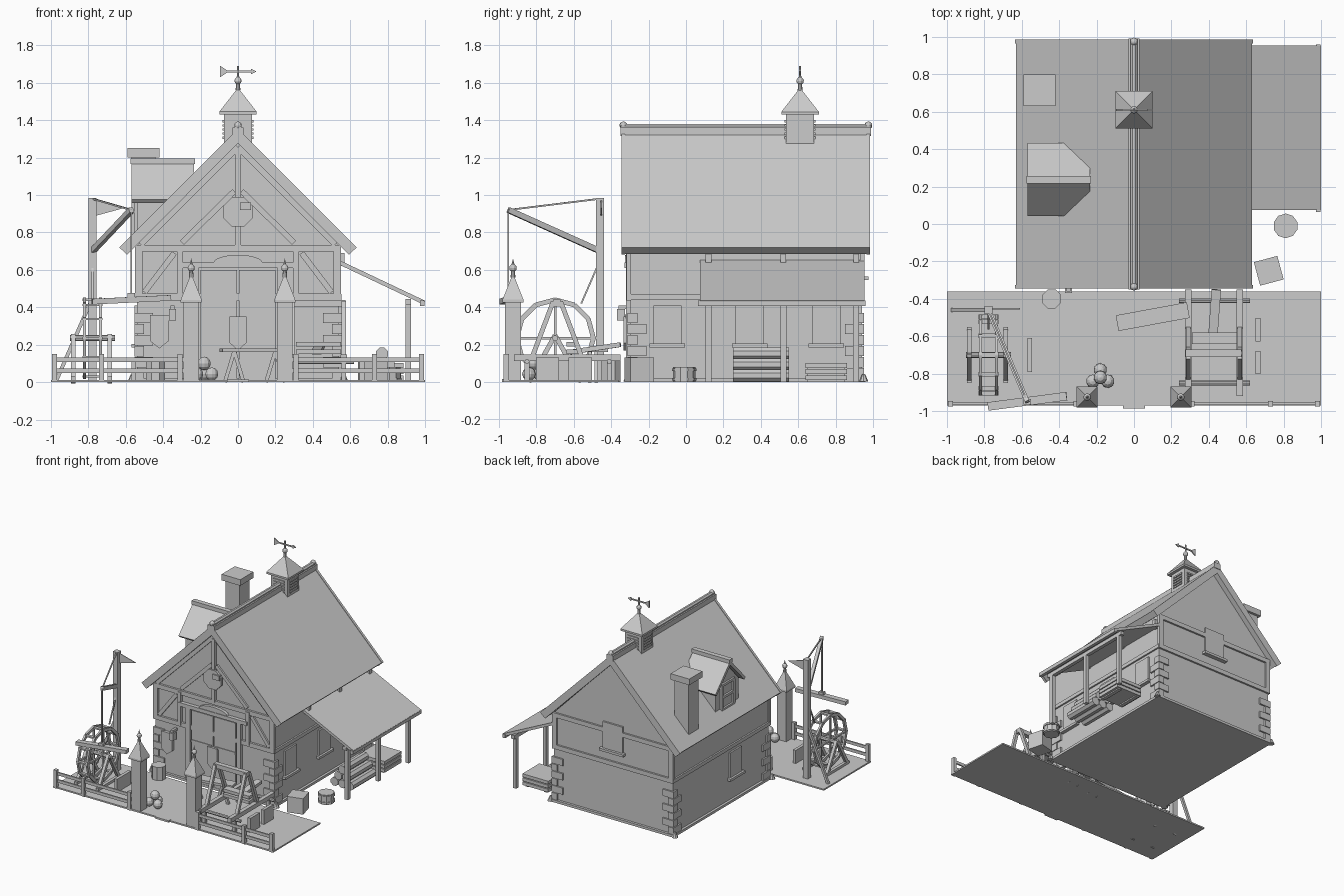
import bpy, bmesh, math
from mathutils import Vector, Matrix

if "Cube" in bpy.data.objects:
    bpy.data.objects.remove(bpy.data.objects["Cube"])

mat = bpy.data.materials.new("plain grey")
mat.diffuse_color = (0.6, 0.6, 0.6, 1)
mat.use_nodes = True
mat.node_tree.nodes["Principled BSDF"].inputs["Base Color"].default_value = mat.diffuse_color

def finish(name, bm):
    bmesh.ops.recalc_face_normals(bm, faces=bm.faces)
    me = bpy.data.meshes.new(name)
    bm.to_mesh(me)
    bm.free()
    me.materials.append(mat)
    ob = bpy.data.objects.new(name, me)
    bpy.context.collection.objects.link(ob)
    return ob

def box(name, x0, x1, y0, y1, z0, z1, turn=0):
    bm = bmesh.new()
    c = Vector(((x0 + x1) / 2, (y0 + y1) / 2, (z0 + z1) / 2))
    m = Matrix.Translation(c) @ Matrix.Rotation(math.radians(turn), 4, 'Z') @ Matrix.Diagonal((x1 - x0, y1 - y0, z1 - z0, 1))
    bmesh.ops.create_cube(bm, size=1, matrix=m)
    return finish(name, bm)

def beam(name, p, q, w, h=None):
    """Bar from p to q, w wide sideways and h deep."""
    p, q = Vector(p), Vector(q)
    d = (q - p).normalized()
    s = d.cross((0, 0, 1))
    s = s.normalized() if s.length > 1e-4 else Vector((1, 0, 0))
    rot = Matrix((s, s.cross(d), d)).transposed().to_4x4()
    bm = bmesh.new()
    bmesh.ops.create_cube(bm, size=1, matrix=Matrix.Translation((p + q) / 2) @ rot @ Matrix.Diagonal((w, h or w, (q - p).length, 1)))
    return finish(name, bm)

def prism(name, pts, axis, lo, hi):
    """Profile pushed along x (pts y,z) or y (pts x,z)."""
    bm = bmesh.new()
    put = (lambda a, b, t: (t, a, b)) if axis == 'x' else (lambda a, b, t: (a, t, b))
    f = bm.faces.new([bm.verts.new(put(a, b, lo)) for a, b in pts])
    r = bmesh.ops.extrude_face_region(bm, geom=[f])
    bmesh.ops.translate(bm, verts=[v for v in r['geom'] if isinstance(v, bmesh.types.BMVert)],
                        vec=put(0, 0, hi - lo))
    return finish(name, bm)

def cone(name, c, r1, r2, h, n=8, axis='z', turn=0):
    rot = {'z': Matrix(), 'x': Matrix.Rotation(math.pi / 2, 4, 'Y'), 'y': Matrix.Rotation(math.pi / 2, 4, 'X')}[axis]
    bm = bmesh.new()
    bmesh.ops.create_cone(bm, cap_ends=True, segments=n, radius1=r1, radius2=r2, depth=h,
                          matrix=Matrix.Translation(c) @ rot @ Matrix.Rotation(math.radians(turn), 4, 'Z'))
    return finish(name, bm)

def ball(name, c, r):
    bm = bmesh.new()
    bmesh.ops.create_uvsphere(bm, u_segments=10, v_segments=6, radius=r, matrix=Matrix.Translation(c))
    return finish(name, bm)

def pyramid(name, x, y, half, z0, z1):
    return cone(name, (x, y, (z0 + z1) / 2), half * 2 ** .5, 0.004, z1 - z0, 4, turn=45)

def finial(name, x, y, z):
    cone(name + "_stem", (x, y, z + .02), .013, .008, .06)
    ball(name + "_ball", (x, y, z + .04), .02)
    cone(name + "_tip", (x, y, z + .07), .01, 0, .04)

# Ground and house body
box("yard", -1, 1, -.97, -.36, 0, .012)
box("plinth", -.56, .56, -.32, .96, 0, .02)
prism("house_walls", [(-.54, 0), (.54, 0), (.54, .73), (0, 1.285), (-.54, .73)], 'y', -.30, .94)
for s in (-1, 1):
    for y in (-.31, .95):
        cone("corner_stone", (s * .565, y, .022), .025, .008, .04)
        for k in range(6):
            lx, ly = (.10, .05) if k % 2 else (.05, .10)
            z = .02 + k * .059
            xa, xb = sorted((s * .553, s * (.553 - lx)))
            ya, yb = (y - .003, y + ly) if y < 0 else (y - ly, y + .003)
            box("quoin", xa, xb, ya, yb, z, z + .054)

# Timber frame
for y in (-.305, .943):
    for z in (.455, .715):
        box("cross_beam", -.55, .55, y - .012, y + .012, z - .018, z + .018)
    for s in (-1, 1):
        box("corner_post", min(s * .51, s * .55), max(s * .51, s * .55), y - .012, y + .012, .44, .72)
for s in (-1, 1):
    box("side_beam", min(s * .53, s * .553), max(s * .53, s * .553), -.31, .95, .44, .47)
    beam("inner_post", (s * .31, -.307, .45), (s * .31, -.307, .72), .03)
    beam("panel_brace", (s * .50, -.307, .48), (s * .34, -.307, .69), .015, .03)
    beam("gable_rafter", (s * .52, -.307, .735), (0, -.307, 1.255), .02, .03)
    beam("gable_brace", (s * .30, -.307, .745), (s * .02, -.307, 1.02), .015, .03)
beam("king_post", (0, -.31, .72), (0, -.31, 1.24), .03)
cone("gable_shield", (0, -.325, .91), .085, .085, .02, 8, 'y', 22.5)
box("hoist_block", .01, .07, -.345, -.31, .92, .96)

# Front door, lintel, hangings and lantern
for s in (-1, 1):
    box("door_leaf", min(s * .005, s * .20), max(s * .005, s * .20), -.318, -.30, .02, .60)
    box("door_jamb", min(s * .21, s * .25), max(s * .21, s * .25), -.322, -.29, .02, .62)
    box("door_strap", min(s * .02, s * .2), max(s * .02, s * .2), -.323, -.31, .34, .36)
for x, w, z, y in ((-.42, .05, .36, -.325), (0, .045, .35, -.335)):
    prism("hung_shield", [(x - w, z), (x + w, z), (x + w, z - .14), (x, z - .18), (x - w, z - .14)], 'y', y, -.30)
box("lintel", -.31, .31, -.33, -.29, .61, .64)
prism("lintel_arch", [(.13 * math.cos(a * math.pi / 8), .64 + .04 * math.sin(a * math.pi / 8)) for a in range(9)], 'y', -.325, -.30)
box("lantern", -.37, -.33, -.37, -.325, .33, .39)
beam("lantern_arm", (-.35, -.36, .40), (-.35, -.29, .40), .02)

# Main roof, barge boards, ridge
def chevron(o, t):
    e = .635 + o
    return [(-e, 1.355 - .635), (0, 1.355 + o), (e, .72), (e - t * .55, .72 - t * .5), (0, 1.355 + o - t), (-e + t * .55, .72 - t * .5)]
prism("main_roof", chevron(-.005, .07), 'y', -.335, .975)
for y in (-.345, .965):
    prism("barge_board", chevron(0, .078), 'y', y, y + .02)
box("ridge_cap", -.03, .03, -.35, .99, 1.315, 1.36)
cone("ridge_roll", (0, .32, 1.362), .02, .02, 1.34, 8, 'y', 22.5)
for y in (-.335, .975):
    ball("ridge_knob", (0, y, 1.372), .021)

# Cupola with weather vane
box("cupola_body", -.075, .075, .535, .685, 1.265, 1.43)
for s in (-1, 1):
    for k in range(5):
        z = 1.30 + k * .022
        box("cupola_slat", s * .075 - .008, s * .075 + .008, .56, .66, z, z + .012)
        box("cupola_slat", -.05, .05, .61 + s * .075 - .008, .61 + s * .075 + .008, z, z + .012)
box("cupola_eave", -.10, .10, .51, .71, 1.43, 1.445)
pyramid("cupola_roof", 0, .61, .10, 1.445, 1.57)
finial("cupola_finial", 0, .61, 1.57)
cone("vane_rod", (0, .61, 1.63), .006, .006, .12)
box("vane_arrow", -.09, .08, .606, .614, 1.655, 1.665)
prism("vane_head", [(.07, 1.645), (.10, 1.66), (.07, 1.675)], 'y', .605, .615)
prism("vane_tail", [(-.095, 1.63), (-.05, 1.66), (-.095, 1.69)], 'y', .605, .615)

# Chimney and dormer
box("chimney", -.57, -.44, .65, .78, .74, 1.21)
box("chimney_cap", -.59, -.42, .63, .80, 1.20, 1.25)
prism("dormer_body", [(.09, .74), (.39, .74), (.39, .98), (.24, 1.14), (.09, .98)], 'x', -.54, -.24)
for s in (-1, 1):
    y, e = .237, .237 + s * .195
    prism("dormer_roof", [(y, 1.18), (e, .975), (e - s * .015, .958), (y, 1.145)], 'x', -.57, -.235)
    box("dormer_jamb", -.555, -.53, .24 + s * .075 - .012, .24 + s * .075 + .012, .80, 1.0)
beam("dormer_ridge", (-.575, .237, 1.18), (-.23, .237, 1.18), .04, .03)
for z in (.80, .9, 1.0):
    box("dormer_window_bar", -.555, -.53, .155, .325, z - .01, z + .01)

# Wall windows and rear hatch
for s, y in ((1, -.10), (1, .34), (1, .75), (-1, .14)):
    x = s * .545
    box("window_pane", x - .008, x + .008, y - .075, y + .075, .20, .41)
    box("window_sill", x - .025, x + .025, y - .095, y + .095, .185, .205)
box("hatch", -.09, .09, .935, .955, .56, .78)
box("hatch_sill", -.11, .11, .935, .975, .545, .565)

# Lean-to
beam("lean_to_roof", (.53, .515, .645), (.995, .515, .425), .88, .022)
beam("lean_to_edge", (.985, .065, .422), (.985, .96, .422), .025, .03)
beam("lean_to_beam", (.91, .08, .43), (.91, .95, .43), .03)
for y in (.12, .52, .91):
    box("lean_to_post", .895, .925, y - .016, y + .016, 0, .43)
    box("lean_to_bracket", .54, .57, y - .015, y + .015, .62, .69)
# Log pile and board stack
for row in range(3):
    for k in range(3 - row):
        cone("log", (.70 + .07 * k + .035 * row, .40, .036 + .058 * row), .035, .035, .30, 8, 'y', 22.5)
for k in range(3):
    box("board_stack", .65, .885, .64, .86, .01 + .033 * k, .036 + .033 * k)
for x in (.68, .85):
    box("stack_runner", x - .015, x + .015, .65, .85, 0, .09)
cone("barrel", (.81, -.01, .04), .06, .06, .08, 10)
for z in (.015, .065):
    cone("barrel_hoop", (.81, -.01, z), .066, .066, .014, 10)
box("crate", .655, .785, -.315, -.185, 0, .13, 15)
cone("yard_barrel", (-.44, -.40, .06), .055, .055, .12, 8, turn=22.5)

# Gate pillars and fence
for s in (-1, 1):
    x = s * .25
    box("gate_pillar", x - .042, x + .042, -.967, -.883, 0, .44)
    box("pillar_collar", x - .056, x + .056, -.981, -.869, .425, .44)
    pyramid("pillar_cap", x, -.925, .056, .44, .575)
    finial("pillar_finial", x, -.925, .57)
    for px in (.31, .73, .98):
        box("fence_post", s * px - .014, s * px + .014, -.975, -.947, 0, .15)
    for z in (.06, .12):
        box("fence_rail", min(s * .29, s * .99), max(s * .29, s * .99), -.966, -.954, z - .012, z + .012)
box("gate_step", -.06, .06, -.985, -.955, 0, .015)

# Stone shot pile
for x, y, z in ((-.22, -.84, .043), (-.14, -.84, .043), (-.18, -.78, .043), (-.18, -.82, .10)):
    ball("stone_shot", (x, y, z), .036)

# Tread wheel on its stand
WY, WZ, R = -.70, .235, .205
for i in range(12):
    a, b = i * math.pi / 6, (i + 1) * math.pi / 6
    pa, pb = [(WY + R * math.cos(t), WZ + R * math.sin(t)) for t in (a, b)]
    for x in (-.82, -.735):
        beam("wheel_rim", (x, *pa), (x, *pb), .016, .025)
        if i % 3 == 0:
            beam("wheel_spoke", (x, WY, WZ), (x, *pa), .014)
    beam("wheel_tread", (-.83, *pa), (-.725, *pa), .025, .012)
cone("wheel_axle", (-.778, WY, WZ), .016, .016, .24, 8, 'x')
for x in (-.88, -.685):
    for s in (-1, 1):
        beam("wheel_leg", (x, WY + s * .14, 0), (x, WY, .25), .025)
    beam("wheel_stand_foot", (x, WY - .15, .02), (x, WY + .15, .02), .025)

# Crane: mast, jib, ropes, pennant, hanging plank
M, T = (-.778, -.46), Vector((-.57, -.95, .92))
box("crane_mast", M[0] - .022, M[0] + .022, M[1] - .022, M[1] + .022, 0, .985)
beam("crane_jib", (*M, .70), T, .025, .03)
beam("crane_brace", (-.97, M[1], .01), (M[0], M[1], .45), .02)
beam("tie_rope", (*M, .98), T, .009)
beam("hoist_rope", T, (T.x, T.y, .45), .009)
beam("wheel_rope", (*M, .65), (-.778, -.56, .42), .009)
prism("pennant", [(-.756, .97), (-.61, .93), (-.756, .89)], 'y', -.456, -.45)
beam("hanging_plank", (-.78, -.975, .43), (-.36, -.92, .45), .045, .03)
box("hoist_hook", T.x - .02, T.x + .02, T.y - .015, T.y + .015, .45, .475)

# Catapult frame under construction
for x in (.29, .565):
    beam("catapult_rail", (x, -.92, .13), (x, -.35, .13), .033, .035)
    for s in (-1, 1):
        beam("catapult_strut", (x, -.69 + s * .13, .14), (x, -.69 + s * .02, .43), .025)
    for y in (-.41, -.85):
        box("catapult_leg", x - .013, x + .013, y - .013, y + .013, 0, .13)
for y in (-.41, -.85):
    cone("catapult_axle", (.43, y, .11), .013, .013, .38, 8, 'x')
box("catapult_crossbar", .275, .575, -.71, -.67, .405, .44)
for z in (.15, .19):
    box("catapult_winch_board", .31, .55, -.64, -.58, z, z + .025)
beam("catapult_arm", (.42, -.62, .16), (.44, -.35, .20), .05, .025)

# Work bench, leaning shields, side board
beam("bench_plank", (-.09, -.53, .17), (.29, -.46, .17), .085, .02)
for x, y in ((-.02, -.515), (.20, -.48)):
    for s in (-1, 1):
        beam("bench_leg", (x + s * .05, y, 0), (x, y, .165), .02)
for y in (-.74, -.565):
    box("leaning_board", .65, .675, y - .062, y + .062, .01, .13)
box("side_rack", -.57, -.545, -.79, -.61, .01, .12)
